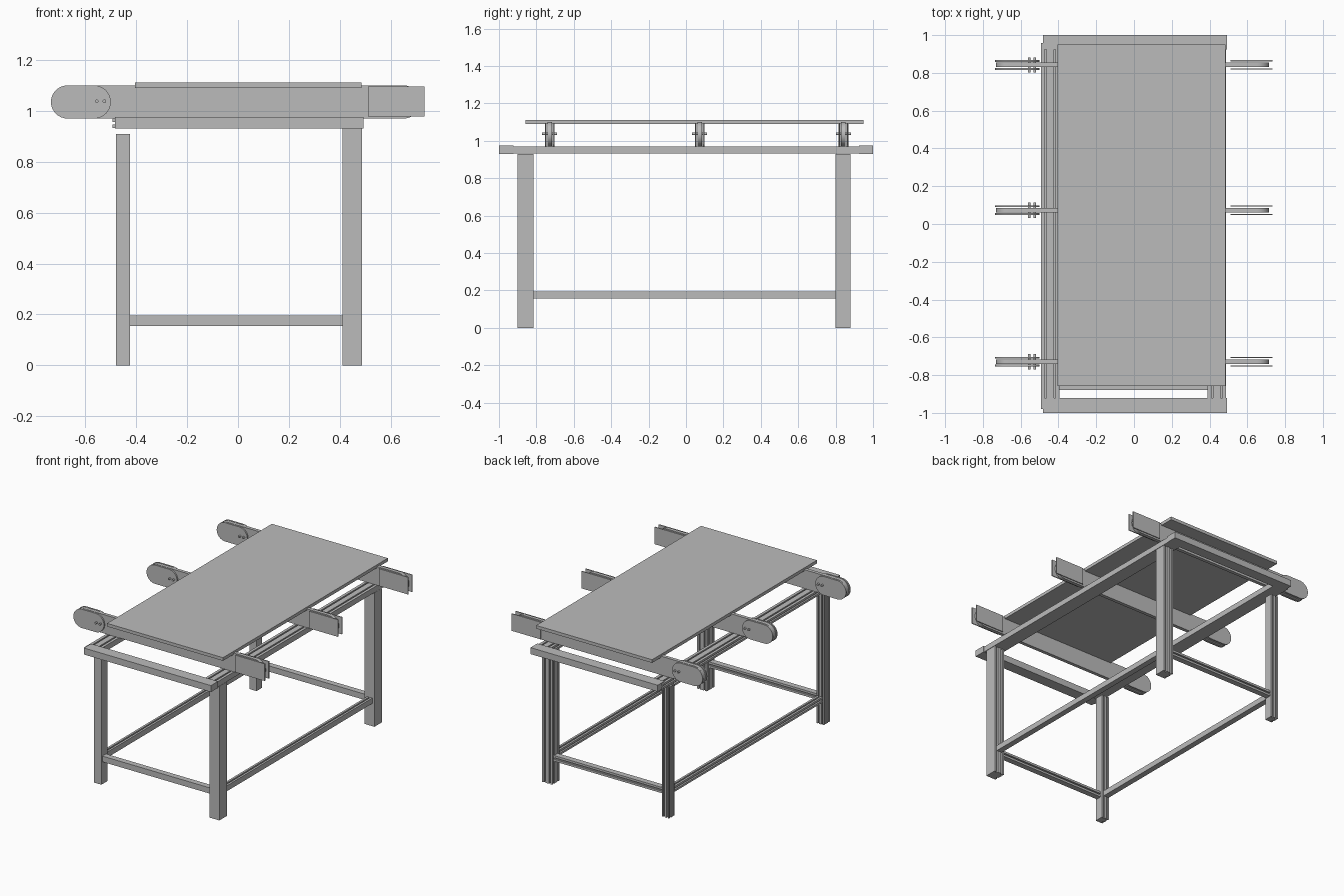
import bpy, bmesh, math
from mathutils import Vector

cube = bpy.data.objects.get("Cube")
if cube:
    bpy.data.objects.remove(cube, do_unlink=True)

# Single flat metal colour
GREY = (0.5, 0.5, 0.5, 1)
metal = bpy.data.materials.new("plain_grey")
metal.use_nodes = True
metal.diffuse_color = GREY
metal.node_tree.nodes["Principled BSDF"].inputs["Base Color"].default_value = GREY


def extrude(name, outline, place, start, end):
    """Sweep a 2D outline along the axis chosen by place(u, v, t)."""
    bm = bmesh.new()
    face = bm.faces.new([bm.verts.new(place(u, v, start)) for u, v in outline])
    out = bmesh.ops.extrude_face_region(bm, geom=[face])
    move = Vector(place(0, 0, end)) - Vector(place(0, 0, start))
    moved = [g for g in out["geom"] if isinstance(g, bmesh.types.BMVert)]
    bmesh.ops.translate(bm, verts=moved, vec=move)
    bmesh.ops.recalc_face_normals(bm, faces=bm.faces)
    mesh = bpy.data.meshes.new(name)
    bm.to_mesh(mesh)
    bm.free()
    mesh.materials.append(metal)
    obj = bpy.data.objects.new(name, mesh)
    bpy.context.collection.objects.link(obj)
    return obj


def smooth(obj):
    bpy.ops.object.select_all(action="DESELECT")
    obj.select_set(True)
    bpy.context.view_layer.objects.active = obj
    bpy.ops.object.shade_smooth_by_angle(angle=math.radians(30))


def section(u, v, slots=(0, 0, 0, 0), width=0.01, depth=0.012):
    """Rectangle with slot counts on its low-v, high-u, high-v, low-u sides."""
    corners = [Vector(p) for p in ((u[0], v[0]), (u[1], v[0]), (u[1], v[1]), (u[0], v[1]))]
    pts = []
    for i, count in enumerate(slots):
        a, b = corners[i], corners[(i + 1) % 4]
        along = (b - a).normalized()
        inward = Vector((-along.y, along.x)) * depth
        pts.append(a)
        for k in range(count):
            mid = a.lerp(b, (k + 0.5) / count)
            near, far = mid - along * width / 2, mid + along * width / 2
            pts += [near, near + inward, far + inward, far]
    return pts


def capsule(x0, x1, z0, z1, steps=16):
    r, cz = (z1 - z0) / 2, (z0 + z1) / 2
    pts = []
    for cx, turn in ((x1 - r, -math.pi / 2), (x0 + r, math.pi / 2)):
        for i in range(steps + 1):
            a = turn + math.pi * i / steps
            pts.append((cx + r * math.cos(a), cz + r * math.sin(a)))
    return pts


def along_x(u, v, t): return (t, u, v)
def along_y(u, v, t): return (u, t, v)
def along_z(u, v, t): return (u, v, t)


# Table top
extrude("table_top", section((-0.405, 0.485), (-0.857, 0.95)), along_z, 1.09, 1.112)

# Legs, slotted towards -x and +y
for side, xs, top, inset in (("right", (-0.48, -0.425), 0.91, 0.01),
                             ("left", (0.41, 0.487), 0.93, 0)):
    for end, y0, y1 in (("front", -0.9, -0.815), ("back", 0.80, 0.88)):
        extrude(f"{end}_{side}_leg", section(xs, (y0 + inset, y1 - inset), (0, 0, 2, 2)),
                along_z, 0, top)

# Upper side rails with slots, and plain end beams
for side, xs in (("right", (-0.493, -0.395)), ("left", (0.39, 0.488))):
    extrude(f"{side}_top_rail", section(xs, (0.932, 0.97), (0, 0, 2, 1)),
            along_y, -0.98, 0.957)
for end, ys in (("front", (-1, -0.922)), ("back", (0.925, 1))):
    extrude(f"{end}_end_beam", section(ys, (0.93, 0.975)), along_x, -0.483, 0.493)

# Lower stretchers
for side, xs in (("right", (-0.473, -0.433)), ("left", (0.43, 0.47))):
    extrude(f"{side}_lower_rail", section(xs, (0.157, 0.195), (0, 0, 1, 1)),
            along_y, -0.82, 0.805)
for end, ys in (("front", (-0.88, -0.84)), ("back", (0.82, 0.86))):
    extrude(f"{end}_lower_crossbar", section(ys, (0.155, 0.195), (0, 1, 0, 0)),
            along_x, -0.43, 0.415)

# Three narrow conveyors across the frame
for place, y in (("front", -0.729), ("middle", 0.073), ("back", 0.842)):
    smooth(extrude(f"{place}_conveyor_belt", capsule(-0.73, 0.716, 0.97, 1.1),
                   along_y, y - 0.012, y + 0.012))
    for s in (-1, 1):
        smooth(extrude(f"{place}_rounded_cover", capsule(-0.735, -0.5, 0.97, 1.1),
                       along_y, y + s * 0.016, y + s * 0.026))
        extrude(f"{place}_square_cover", section((0.51, 0.733), (0.977, 1.096)),
                along_y, y + s * 0.019, y + s * 0.025)
    for x in (-0.555, -0.525):
        smooth(extrude(f"{place}_cover_pin", capsule(x - 0.007, x + 0.007, 1.031, 1.045, 8)[:-1],
                       along_y, y - 0.04, y + 0.04))
